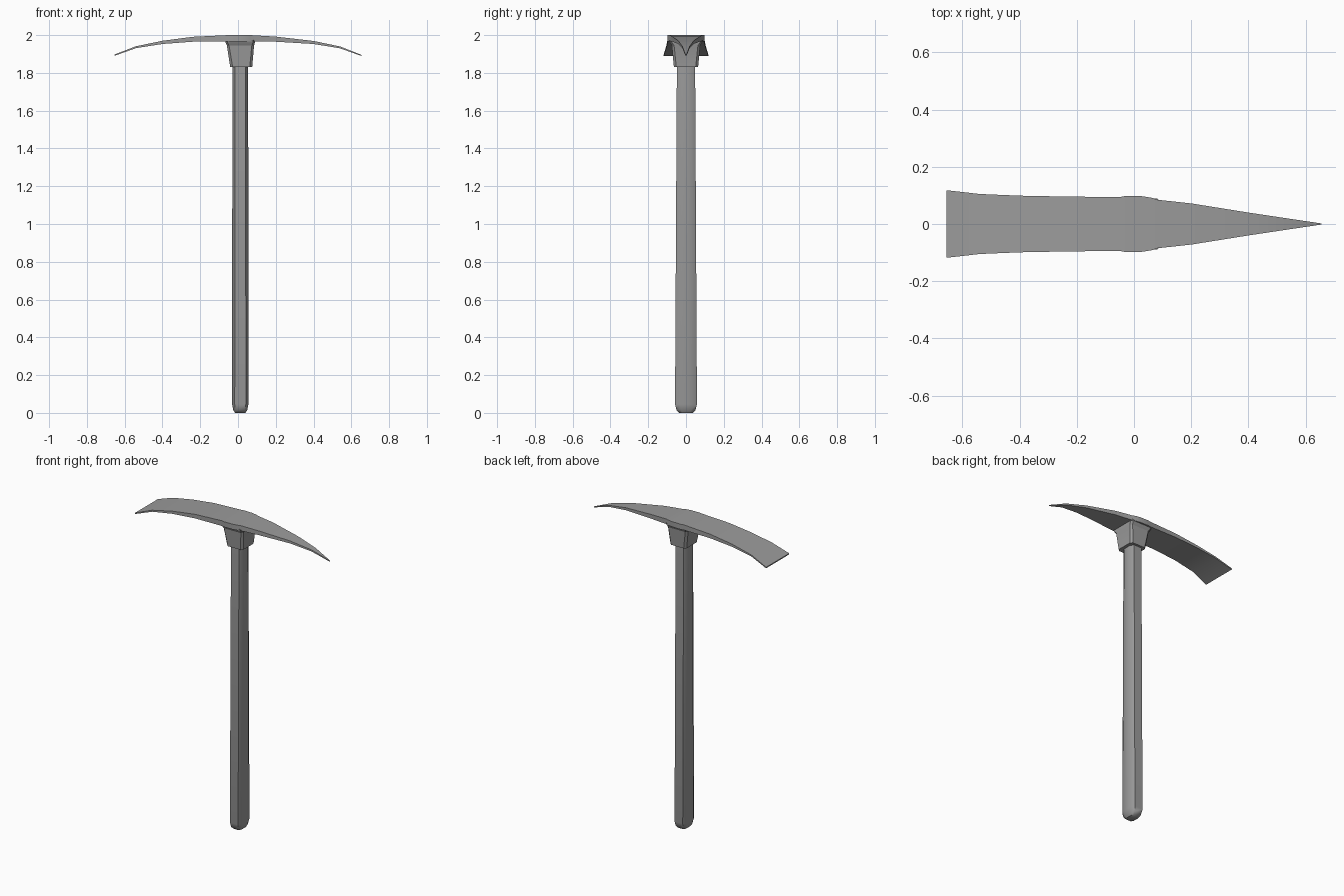
import bpy
import bmesh
import math

cube = bpy.data.objects.get("Cube")
if cube:
    bpy.data.objects.remove(cube, do_unlink=True)

grey = bpy.data.materials.new("plain grey")
grey.use_nodes = True
colour = (0.33, 0.33, 0.33, 1)
grey.diffuse_color = colour
for node in grey.node_tree.nodes:
    if node.type == "BSDF_PRINCIPLED":
        node.inputs["Base Color"].default_value = colour


def loft(name, rings, angle):
    """Join matching rings of points into one closed, capped solid."""
    bm = bmesh.new()
    loops = [[bm.verts.new(p) for p in ring] for ring in rings]
    n = len(loops[0])
    for a, b in zip(loops, loops[1:]):
        for i in range(n):
            j = (i + 1) % n
            bm.faces.new((a[i], a[j], b[j], b[i]))
    bm.faces.new(loops[0])
    bm.faces.new(loops[-1])
    bmesh.ops.recalc_face_normals(bm, faces=bm.faces)
    mesh = bpy.data.meshes.new(name)
    bm.to_mesh(mesh)
    bm.free()
    mesh.materials.append(grey)
    obj = bpy.data.objects.new(name, mesh)
    bpy.context.collection.objects.link(obj)
    bpy.ops.object.select_all(action="DESELECT")
    obj.select_set(True)
    bpy.context.view_layer.objects.active = obj
    bpy.ops.object.shade_smooth_by_angle(angle=math.radians(angle))
    return obj


def octagon(cx, hx, hy, cut_x, cut_y, z):
    """Rectangle with chamfered corners, at height z."""
    ax, ay = hx - cut_x, hy - cut_y
    quarter = [(hx, ay), (ax, hy)]
    pts = quarter + [(-x, y) for x, y in reversed(quarter)]
    pts += [(-x, -y) for x, y in pts]
    return [(cx + x, y, z) for x, y in pts]


# Handle: chamfered shaft with a tapered butt, slimmer in depth at the top
handle_sections = [  # half width, half depth, height
    (0.027, 0.036, 0.0), (0.037, 0.050, 0.015), (0.043, 0.058, 0.045),
    (0.042, 0.048, 1.90),
]
loft("handle", [octagon(0.012, hx, hy, hx * 0.32, hy * 0.47, z)
                for hx, hy, z in handle_sections], 50)

# Collar: tapered socket flaring out beneath the head
collar_sections = [  # centre, half width, half depth, chamfer, height
    (0.017, 0.058, 0.064, 0.013, 1.83), (0.013, 0.072, 0.075, 0.012, 1.945),
    (0.012, 0.078, 0.085, 0.010, 1.962), (0.012, 0.078, 0.090, 0.010, 1.975),
]
loft("collar", [octagon(c, hx, hy, cut, cut, z)
                for c, hx, hy, cut, z in collar_sections], 25)

# Head: arched blade, broad on the right and pointed on the left
head_sections = [  # x, half width, top, bottom
    (-0.655, 0.118, 1.897, 1.890), (-0.54, 0.105, 1.941, 1.931),
    (-0.40, 0.099, 1.970, 1.953), (-0.24, 0.096, 1.991, 1.965),
    (-0.05, 0.094, 2.0, 1.966), (-0.03, 0.098, 2.0, 1.966),
    (0.03, 0.097, 2.0, 1.966), (0.065, 0.091, 2.0, 1.966),
    (0.08, 0.085, 1.999, 1.966), (0.20, 0.072, 1.992, 1.965),
    (0.40, 0.040, 1.969, 1.953), (0.54, 0.019, 1.940, 1.930),
    (0.655, 0.002, 1.895, 1.889),
]
loft("pick_head", [[(x, -w, low), (x, w, low), (x, w, top), (x, -w, top)]
                   for x, w, top, low in head_sections], 30)
